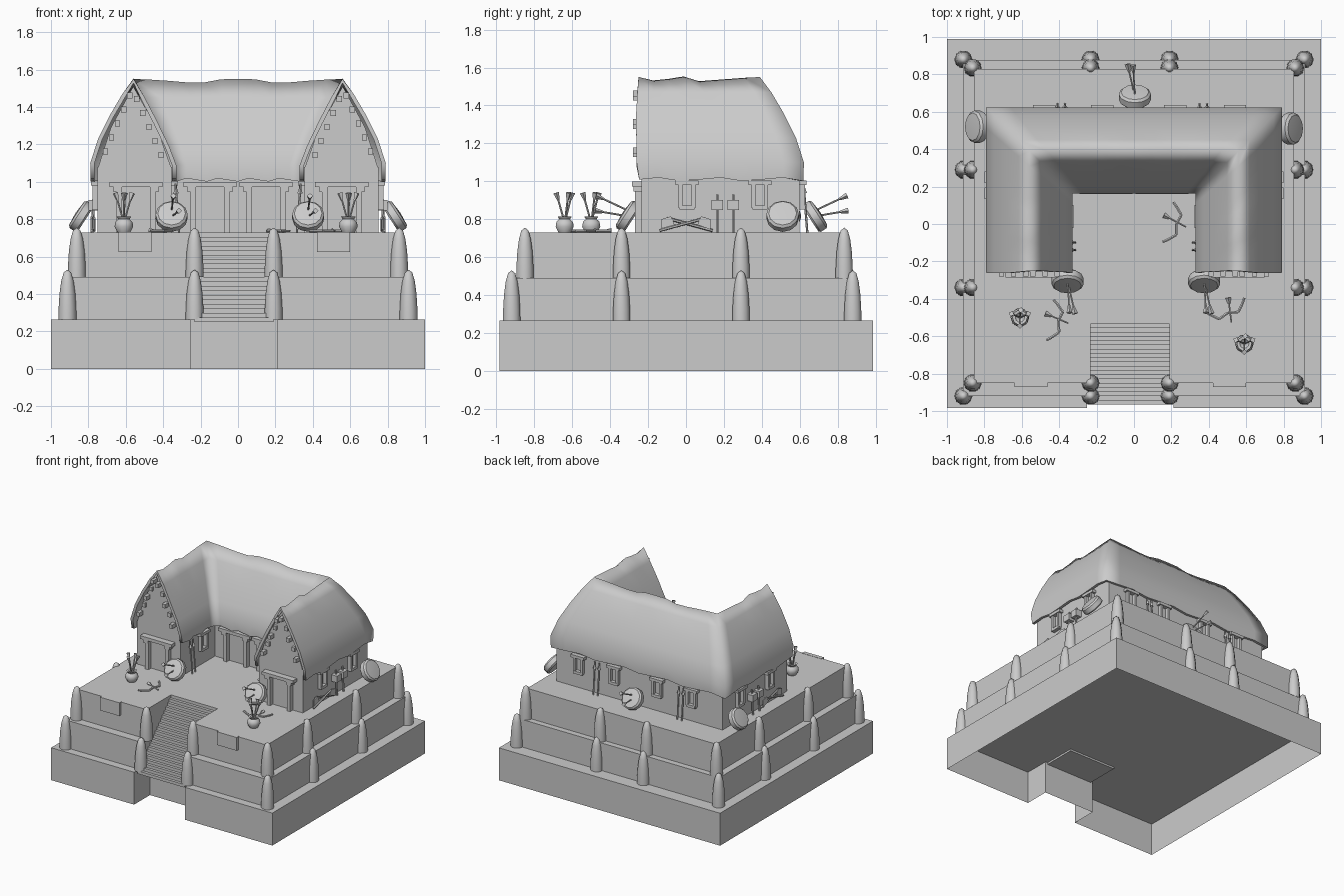
import bpy, bmesh, math
from mathutils import Matrix, Vector

if "Cube" in bpy.data.objects:
    bpy.data.objects.remove(bpy.data.objects["Cube"], do_unlink=True)

GREY = (0.6, 0.6, 0.6, 1)
mat = bpy.data.materials.new("plain grey")
mat.use_nodes = True
mat.diffuse_color = GREY
mat.node_tree.nodes["Principled BSDF"].inputs["Base Color"].default_value = GREY

GROUND, LOW, MID, TOP = 0, 0.265, 0.49, 0.73
STAIR_L, STAIR_R, STAIR_BACK = -0.232, 0.19, -0.512


def finish(bm, name, angle=0.0):
    """Turn a bmesh into a named object, smooth below the given angle."""
    bmesh.ops.recalc_face_normals(bm, faces=bm.faces)
    for f in bm.faces:
        f.smooth = angle > 0
    for e in bm.edges:
        e.smooth = not e.is_boundary and e.calc_face_angle(0) < angle
    mesh = bpy.data.meshes.new(name)
    bm.to_mesh(mesh)
    bm.free()
    mesh.materials.append(mat)
    ob = bpy.data.objects.new(name, mesh)
    bpy.context.collection.objects.link(ob)
    return ob


def prism(name, points, push, open_bottom=False):
    """Wall of quads between an outline and its pushed copy, then capped."""
    bm = bmesh.new()
    a = [bm.verts.new(p) for p in points]
    b = [bm.verts.new(Vector(p) + Vector(push)) for p in points]
    for i in range(len(a)):
        bm.faces.new((a[i - 1], a[i], b[i], b[i - 1]))
    bm.faces.new(b)
    if not open_bottom:
        bm.faces.new(a)
    return finish(bm, name)


def add_box(bm, x0, x1, z0, z1, depth, place):
    """Box standing out of a wall: local x along it, local -y outward."""
    m = place @ Matrix.Translation(((x0 + x1) / 2, -depth / 2, (z0 + z1) / 2))
    m = m @ Matrix.Diagonal((x1 - x0, depth + 0.02, z1 - z0, 1))
    bmesh.ops.create_cube(bm, size=1, matrix=m)


def on_wall(x, y, turn=0):
    return Matrix.Translation((x, y, 0)) @ Matrix.Rotation(math.radians(turn), 4, 'Z')


def aim(p, direction):
    return Matrix.Translation(p) @ Vector(direction).to_track_quat('Z', 'Y').to_matrix().to_4x4()


def add_rod(bm, p, q, r1, r2=None, sides=6):
    p, q = Vector(p), Vector(q)
    bmesh.ops.create_cone(bm, cap_ends=True, segments=sides, radius1=r1,
                          radius2=r1 if r2 is None else r2, depth=(q - p).length,
                          matrix=aim((p + q) / 2, q - p))


def add_arrow(bm, p, q):
    p, q = Vector(p), Vector(q)
    add_rod(bm, p, q, 0.005)
    add_rod(bm, p.lerp(q, 0.75), q, 0.006, 0.016, 4)


def lathe(name, profile, place, sides=12, angle=0.7):
    bm = bmesh.new()
    vs = [bm.verts.new((r, 0, z)) for r, z in profile]
    es = [bm.edges.new(pair) for pair in zip(vs, vs[1:])]
    bmesh.ops.spin(bm, geom=vs + es, angle=math.tau, steps=sides, axis=(0, 0, 1), cent=(0, 0, 0))
    bmesh.ops.remove_doubles(bm, verts=bm.verts, dist=0.0005)
    bm.transform(place)
    return finish(bm, name, angle)


# Hollow terraces, each slotted at the front for the stairs
def terrace(name, x, front, back, z0, z1, l, r, slot):
    pts = [(-x, front), (l, front), (l, slot), (r, slot), (r, front), (x, front), (x, back), (-x, back)]
    prism(name, [(a, b, z0) for a, b in pts], (0, 0, z1 - z0), True)


terrace("base_terrace", 1, -0.985, 0.988, GROUND, LOW, -0.25, 0.21, -0.78)
terrace("middle_terrace", 0.915, -0.92, 0.878, LOW, MID, STAIR_L, STAIR_R, STAIR_BACK)
terrace("upper_terrace", 0.855, -0.85, 0.83, MID, TOP, STAIR_L, STAIR_R, STAIR_BACK)
for x in (-0.55, 0.51):
    bm = bmesh.new()
    add_box(bm, -0.088, 0.088, 0.624, TOP + 0.002, 0.012, on_wall(x, -0.85))
    finish(bm, "terrace_panel")

# Stairs
STEPS, y0, y1, z0 = 20, -0.965, STAIR_BACK, 0.25
stair = [(STAIR_L, y1, z0), (STAIR_L, y0, z0)]
for i in range(STEPS):
    z = z0 + (TOP - z0) * (i + 1) / STEPS
    stair += [(STAIR_L, y0 + (y1 - y0) * (i + k) / STEPS, z) for k in (0, 1)]
prism("stairs", stair, (STAIR_R - STAIR_L, 0, 0))

# Pointed posts around both terraces
POST = [(0.048, 0), (0.047, 0.06), (0.042, 0.14), (0.033, 0.205), (0.02, 0.25), (0, 0.265)]
for name, x, front, back, z in (("lower_post", 0.912, -0.92, 0.88, LOW),
                                ("upper_post", 0.862, -0.85, 0.835, MID)):
    spots = [(a, b) for a in (-x, STAIR_L, STAIR_R, x) for b in (front, back)]
    spots += [(a, b) for a in (-x, x) for b in (-0.34, 0.29)]
    for a, b in spots:
        lathe(name, POST, Matrix.Translation((a, b, z)), 10)

# House walls: U-shaped shell with two front gables
OUT, INN, FRONT, BACK, COURT = 0.75, 0.355, -0.235, 0.6, 0.21
walls = [(-OUT, FRONT), (-INN, FRONT), (-INN, COURT), (INN, COURT), (INN, FRONT),
         (OUT, FRONT), (OUT, BACK), (-OUT, BACK)]
prism("house_walls", [(x, y, TOP) for x, y in walls], (0, 0, 0.35), True)
for s in (-1, 1):
    gable = [(OUT, 1.07), (0.68, 1.29), (0.56, 1.51), (0.43, 1.28), (INN, 1.07)]
    prism("gable_wall", [(s * x, FRONT, z) for x, z in gable], (0, 0.03, 0))
    # Rafter ends beside the gable edges, every other one longer
    bm = bmesh.new()
    for i in range(5):
        t = 0.1 + 0.17 * i
        for side in (-1, 1):
            x, z = s * 0.56 + side * 0.19 * t, 1.49 - 0.44 * t + (0.02 if side * s > 0 else 0)
            add_box(bm, x - 0.014, x + 0.014, z - 0.02, z + 0.012, 0.012 if i % 2 else 0.036,
                    on_wall(0, FRONT))
    finish(bm, "rafter_ends")

# Thatched roof: one cross-section carried round the U, with an uneven ridge
SECTION = [(0.23, 1.01), (0.232, 1.1), (0.19, 1.23), (0.125, 1.36), (0.06, 1.47), (0, 1.55),
           (-0.06, 1.45), (-0.125, 1.325), (-0.19, 1.19), (-0.228, 1.09), (-0.228, 1.01)]
RIDGE_X, RIDGE_Y, END = 0.558, 0.39, -0.255
LEG, SPAN = 8, 12
SAG = [0, 18, 10, -3, 22, 16, 10, 4, 0, 4, 10, 18, 20, 2, 0]


def roof_point(i, d, z):
    reach, deep = RIDGE_X + d, RIDGE_Y + d
    if i <= LEG:
        x, y = -reach, END + (deep - END) * i / LEG
    elif i <= LEG + SPAN:
        x, y = -reach + 2 * reach * (i - LEG) / SPAN, deep
    else:
        x, y = reach, deep - (deep - END) * (i - LEG - SPAN) / LEG
    if i in (0, 2 * LEG + SPAN):
        y += 0.008 * math.sin(z * 45)
    if d == 0:
        z -= SAG[min(i, 2 * LEG + SPAN - i)] / 1000
    elif z < 1.05:
        z += 0.01 * math.sin(i * 2.1 + 1)
    return x, y, z


bm = bmesh.new()
rings = [[bm.verts.new(roof_point(i, d, z)) for d, z in SECTION] for i in range(2 * LEG + SPAN + 1)]
for a, b in zip(rings, rings[1:]):
    for j in range(len(SECTION) - 1):
        bm.faces.new((a[j], a[j + 1], b[j + 1], b[j]))
roof = finish(bm, "thatched_roof", math.pi)
thick = roof.modifiers.new("thickness", 'SOLIDIFY')
thick.thickness = 0.022
thick.offset = -1


# Doors and windows
def door(place):
    bm = bmesh.new()
    add_box(bm, -0.142, 0.142, 0.972, 0.998, 0.04, place)
    for s in (-1, 1):
        add_box(bm, *sorted((s * 0.075, s * 0.12)), 0.945, 0.972, 0.032, place)
        add_box(bm, *sorted((s * 0.075, s * 0.105)), TOP, 0.945, 0.025, place)
    finish(bm, "door_frame")


def window(place):
    bm = bmesh.new()
    add_box(bm, -0.06, 0.06, 0.98, 1.003, 0.025, place)
    add_box(bm, -0.04, 0.04, 0.85, 0.872, 0.02, place)
    for s in (-1, 1):
        add_box(bm, *sorted((s * 0.024, s * 0.044)), 0.86, 0.985, 0.018, place)
    finish(bm, "window_frame")


for x, y in ((-0.545, FRONT), (0.555, FRONT), (-0.15, COURT), (0.15, COURT)):
    door(on_wall(x, y))
for s in (-1, 1):
    for y in (0.005, 0.39):
        window(on_wall(s * OUT, y, s * 90))
    window(on_wall(s * INN, 0.04, -s * 90))
for x in (0.54, 0.22, -0.17, -0.48):
    window(on_wall(x, BACK, 180))

# Spears leaning on the walls
for x, y, dx, dy in ((0.37, BACK, 0, 1), (-0.39, BACK, 0, 1), (-INN, -0.12, 1, 0), (INN, -0.12, -1, 0)):
    bm = bmesh.new()
    for k in (-0.02, 0.02):
        foot = Vector((x + dx * 0.04 + dy * k, y + dy * 0.04 + dx * k, TOP))
        tip = foot + Vector((-dx * 0.02, -dy * 0.02, 0.26))
        add_rod(bm, foot, tip, 0.006)
        add_rod(bm, foot.lerp(tip, 0.8), tip, 0.014, 0, 4)
    finish(bm, "leaning_spears")

# Mallets and crossed axes along the side walls
for s in (-1, 1):
    for y in (0.165, 0.25):
        bm = bmesh.new()
        add_rod(bm, (s * 0.78, y, TOP), (s * 0.77, y, 0.93), 0.008)
        add_box(bm, -0.03, 0.03, 0.848, 0.902, 0.035, on_wall(s * 0.755, y, s * 90))
        finish(bm, "mallet")
    for k in (-1, 1):
        bm = bmesh.new()
        x = s * (0.775 + 0.006 * k)
        add_rod(bm, (x, -k * 0.14, TOP + 0.01), (x, k * 0.1, 0.805), 0.008)
        finish(bm, "axe_handle")
        blade = [(0.06, 0.77), (0.13, 0.745), (0.13, 0.8), (0.08, 0.815)]
        prism("axe_blade", [(x, k * a, b) for a, b in blade], (s * 0.008, 0, 0))

# Round shields propped against the house, some struck by arrows
SHIELD = [(0, -0.028), (0.076, -0.028), (0.086, -0.018), (0.086, 0.018), (0.074, 0.03), (0, 0.036)]
for x, y, dx, dy, struck in ((-0.355, -0.305, 0, -1, True), (0.375, -0.305, 0, -1, True),
                             (0.005, 0.68, 0, 1, True), (0.838, 0.51, 1, 0, False),
                             (-0.838, 0.52, -1, 0, False)):
    c = Vector((x, y, 0.815))
    lathe("round_shield", SHIELD, aim(c, (dx, dy, 0.65)), 12)
    if struck:
        bm = bmesh.new()
        add_arrow(bm, c, c + Vector((-0.04 * dy, dy * 0.175, 0.03)))
        add_arrow(bm, c + Vector((0, 0, 0.03)), c + Vector((-0.01 * dy, dy * 0.17, 0.11)))
        finish(bm, "stuck_arrows")

# Pots of arrows
POT = [(0, 0), (0.034, 0), (0.05, 0.03), (0.046, 0.055), (0.03, 0.07), (0.04, 0.085), (0.025, 0.083), (0, 0.05)]
for x, y in ((-0.61, -0.5), (0.59, -0.64)):
    lathe("arrow_pot", POT, Matrix.Translation((x, y, TOP)), 10)
    bm = bmesh.new()
    for dx, dy in ((-0.045, 0.02), (0, -0.045), (0.045, 0.02), (0.005, 0.04)):
        add_arrow(bm, (x, y, TOP + 0.05), (x + dx, y + dy, 0.94))
    finish(bm, "pot_arrows")

# Bows lying on the terrace
BOW = [(-0.11, 0.04), (-0.09, 0.015), (-0.055, -0.02), (0, -0.005), (0.055, -0.02), (0.09, 0.015), (0.11, 0.04)]
for x, y, turn in ((0.22, 0, 75), (-0.41, -0.52, 80), (0.5, -0.47, 20)):
    bm = bmesh.new()
    m = Matrix.Translation((x, y, TOP + 0.008)) @ Matrix.Rotation(math.radians(turn), 4, 'Z')
    pts = [m @ Vector((a, b, 0)) for a, b in BOW]
    for p, q in zip(pts, pts[1:]):
        add_rod(bm, p, q, 0.008)
    add_arrow(bm, m @ Vector((0, -0.06, 0)), m @ Vector((0.03, 0.07, 0)))
    finish(bm, "bow_and_arrow")
